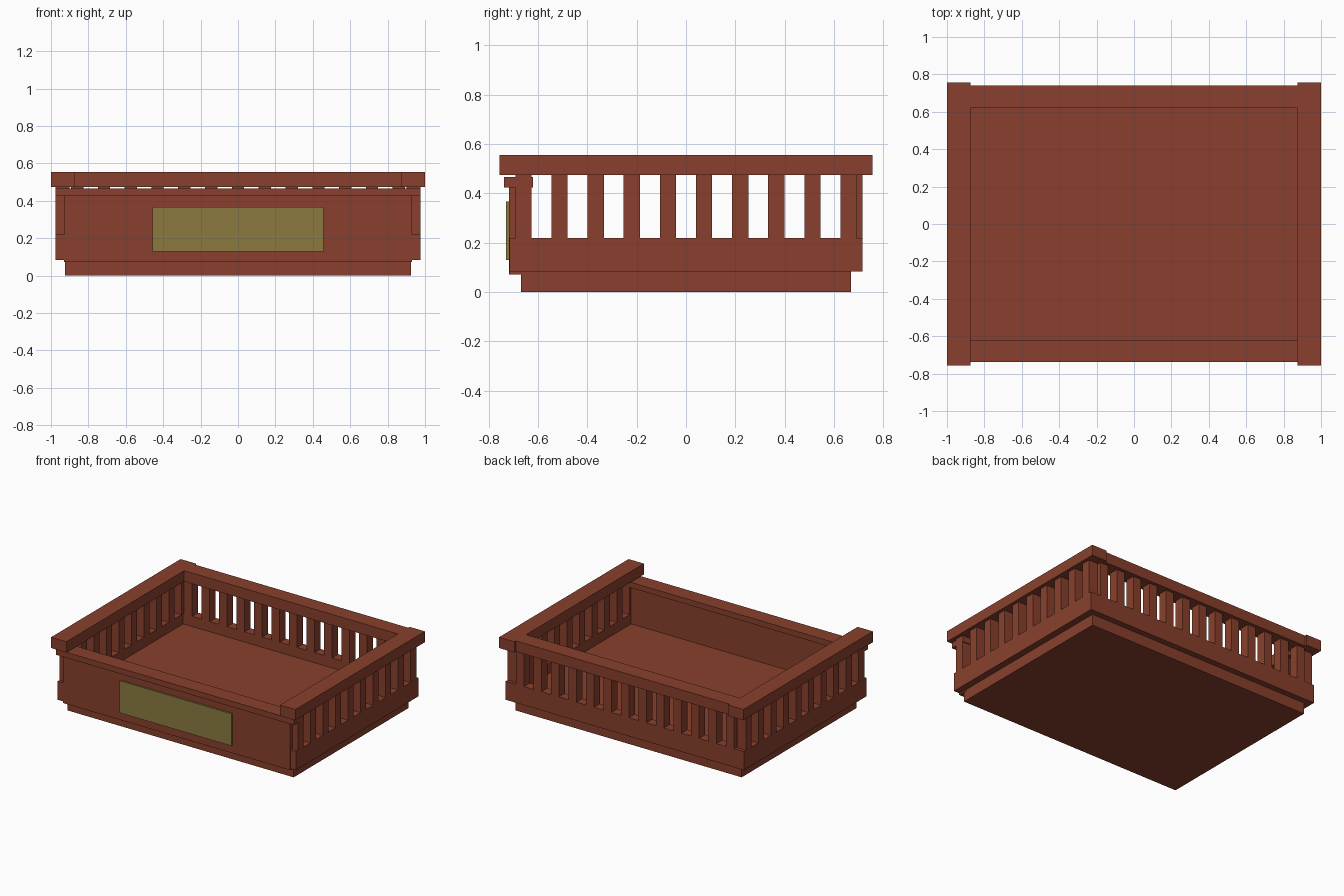
import bpy

if "Cube" in bpy.data.objects:
    bpy.data.objects.remove(bpy.data.objects["Cube"])


def material(name, rgb):
    m = bpy.data.materials.new(name)
    m.diffuse_color = (*rgb, 1.0)
    m.use_nodes = True
    m.node_tree.nodes["Principled BSDF"].inputs["Base Color"].default_value = m.diffuse_color
    return m


WOOD = material("red_brown_wood", (0.25, 0.051, 0.026))
BRASS = material("dull_brass", (0.258, 0.195, 0.051))


def box(name, x, y, z, mat=WOOD):
    """Box from (min, max) ranges on each axis."""
    verts = [(a, b, c) for a in x for b in y for c in z]
    faces = [(0, 1, 3, 2), (4, 6, 7, 5), (0, 4, 5, 1),
             (2, 3, 7, 6), (0, 2, 6, 4), (1, 5, 7, 3)]
    me = bpy.data.meshes.new(name)
    me.from_pydata(verts, [], faces)
    me.materials.append(mat)
    ob = bpy.data.objects.new(name, me)
    bpy.context.collection.objects.link(ob)
    return ob


def span(side, a, b):
    return tuple(sorted((side * a, side * b)))


SILL, RAIL, TOP = 0.22, 0.475, 0.555

# plinth with tray floor on top
box("plinth_floor", (-0.925, 0.925), (-0.67, 0.67), (0, 0.145))

# low walls and side rails
for side, label in ((-1, "left"), (1, "right")):
    box(label + "_wall", span(side, 0.9, 0.975), (-0.715, 0.715), (0.083, SILL))
    box(label + "_rail", span(side, 0.875, 1.0), (-0.757, 0.757), (RAIL, TOP))
    # side slats
    for i in range(10):
        c = -0.659 + i * 2 * 0.659 / 9
        box(f"{label}_slat_{i}", span(side, 0.9, 0.975),
            (c - 0.033, c + 0.033), (SILL, RAIL))

# back wall, rail and slats
box("back_wall", (-0.9, 0.9), (0.645, 0.715), (0.083, SILL))
box("back_rail", (-0.875, 0.875), (0.62, 0.74), (RAIL, TOP))
for i in range(13):
    c = -0.86 + i * 1.72 / 12
    box(f"back_slat_{i}", (c - 0.033, c + 0.033), (0.645, 0.715), (SILL, RAIL))

# solid front panel, its cap and the plaque
box("front_panel", (-0.93, 0.93), (-0.718, -0.645), (0.072, 0.425))
box("front_cap", (-0.975, 0.975), (-0.738, -0.62), (0.425, 0.466))
box("front_plaque", (-0.458, 0.458), (-0.73, -0.715), (0.13, 0.368), BRASS)
